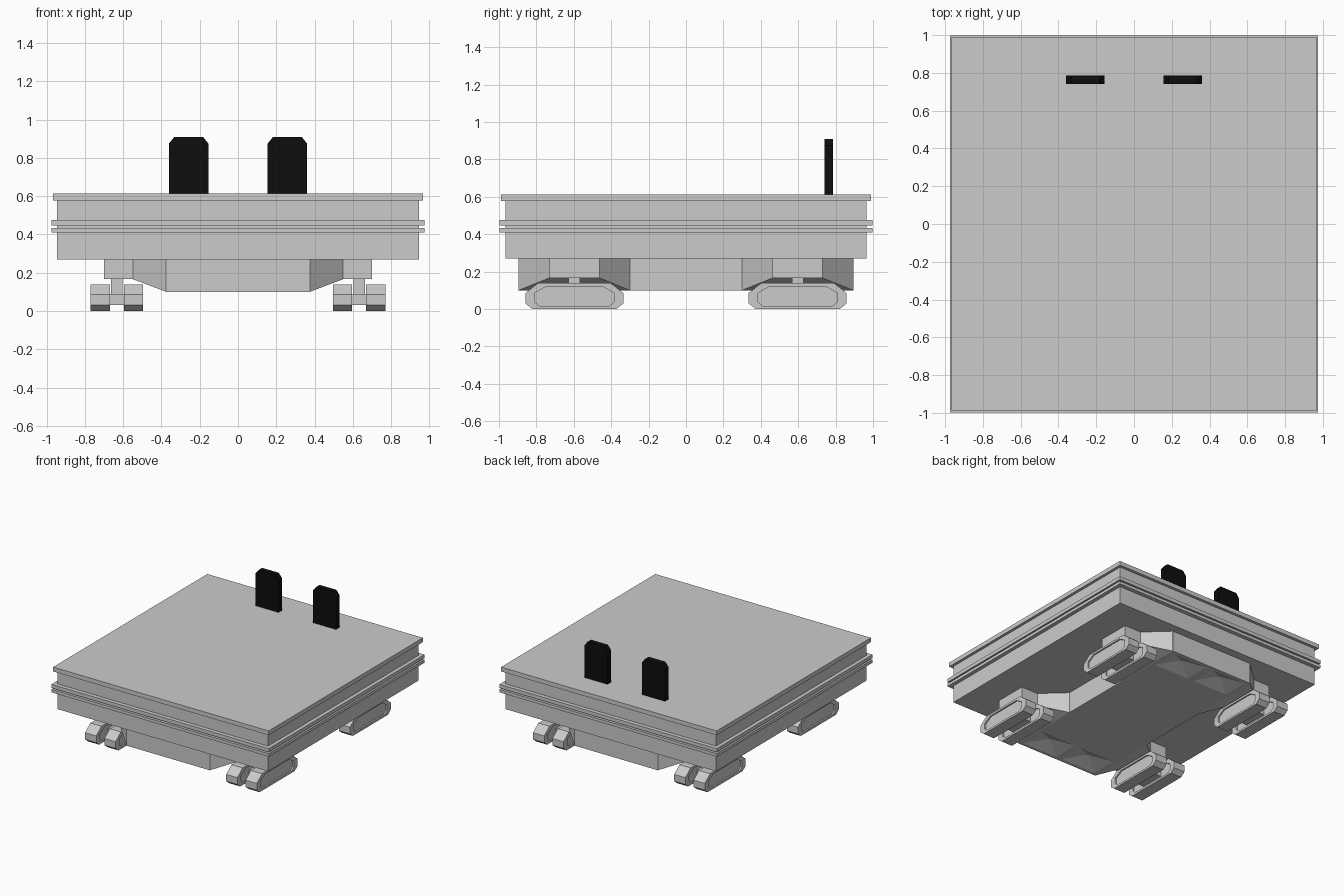
import bpy, bmesh
from mathutils import Vector

if "Cube" in bpy.data.objects:
    bpy.data.objects.remove(bpy.data.objects["Cube"])


def finish(bm, name):
    bmesh.ops.recalc_face_normals(bm, faces=bm.faces)
    me = bpy.data.meshes.new(name)
    bm.to_mesh(me)
    bm.free()
    ob = bpy.data.objects.new(name, me)
    bpy.context.collection.objects.link(ob)
    return ob


def loft(name, rings):
    """Skin consecutive rings of points and cap both ends."""
    bm = bmesh.new()
    rows = [[bm.verts.new(p) for p in r] for r in rings]
    n = len(rows[0])
    for a, b in zip(rows, rows[1:]):
        for i in range(n):
            j = (i + 1) % n
            bm.faces.new((a[i], a[j], b[j], b[i]))
    bm.faces.new(rows[0])
    bm.faces.new(rows[-1])
    return finish(bm, name)


def box(name, x, y, z):
    return loft(name, [[(x[0], y[0], h), (x[1], y[0], h), (x[1], y[1], h), (x[0], y[1], h)] for h in z])


def sym(a):
    return (-a, a)


# Main slab: body, two trim bands and the overhanging top
box("body", sym(.945), sym(.965), (.27, .585))
box("lower_trim", sym(.975), sym(.998), (.41, .434))
box("upper_trim", sym(.975), sym(.998), (.446, .475))
box("top_plate", sym(.967), sym(.988), (.578, .613))

# Upright black panels with clipped top corners
black = bpy.data.materials.new("black")
black.diffuse_color = (.004, .004, .004, 1)
black.use_nodes = True
black.node_tree.nodes["Principled BSDF"].inputs["Base Color"].default_value = black.diffuse_color
for cx, side in ((-.258, "left"), (.258, "right")):
    prof = [(-.103, .6), (.103, .6), (.103, .875), (.075, .91), (-.075, .91), (-.103, .875)]
    ob = loft(side + "_panel", [[(cx + x, y, z) for x, z in prof] for y in (.74, .785)])
    ob.data.materials.append(black)

# Central hull with shallow pyramid pockets underneath
hull = box("hull", sym(.375), sym(.896), (.1, .275))
bm = bmesh.new()
for sx in (-1, 1):
    for sy in (-1, 1):
        c = Vector((sx * .185, sy * .76, 0))
        base = [bm.verts.new(c + Vector((x, y, .099))) for x, y in
                ((-.16, -.11), (.16, -.11), (.16, .11), (-.16, .11))]
        tip = bm.verts.new(c + Vector((0, 0, .15)))
        bm.faces.new(base)
        for i in range(4):
            bm.faces.new((base[i], base[(i + 1) % 4], tip))
cutter = finish(bm, "pocket_cutter")
cutter.hide_render = True
cutter.hide_viewport = True
mod = hull.modifiers.new("pockets", "BOOLEAN")
mod.operation = "DIFFERENCE"
mod.solver = "EXACT"
mod.object = cutter

# Track pod outlines (y, z): outer edge and recessed side panel
outer = [(-.225, 0), (.225, 0), (.262, .03), (.262, .085), (.15, .138), (-.15, .138), (-.262, .085), (-.262, .03)]
outer[4], outer[5] = (.195, .138), (-.195, .138)
inner = [(-.185, .016), (.185, .016), (.213, .038), (.213, .085), (.15, .121), (-.15, .121), (-.213, .085), (-.213, .038)]

# Four corner assemblies: flared sponson, arm, post, axle and twin pods
for sx, sn in ((-1, "left"), (1, "right")):
    for cy, fn in ((-.597, "front"), (.597, "back")):
        tag = fn + "_" + sn
        wide, narrow = (cy - .298, cy + .298), (cy - .134, cy + .134)
        loft(tag + "_sponson", [[(sx * x, y[0], z), (sx * x, y[1], z), (sx * x, y[1], .275), (sx * x, y[0], .275)]
                                for x, y, z in ((.375, wide, .1), (.55, narrow, .166))])
        box(tag + "_arm", sorted((sx * .55, sx * .7)), narrow, (.166, .275))
        cx = sx * .633
        box(tag + "_post", (cx - .03, cx + .03), (cy - .03, cy + .03), (.04, .17))
        box(tag + "_axle", (cx - .045, cx + .045), (cy - .1, cy + .1), (.03, .085))
        for off, pn in ((-.087, "a"), (.087, "b")):
            px = cx + off
            layers = [(-.038, inner), (-.05, inner), (-.05, outer), (.05, outer), (.05, inner), (.038, inner)]
            loft(tag + "_track_" + pn, [[(px + dx, cy + y, z) for y, z in p] for dx, p in layers])
